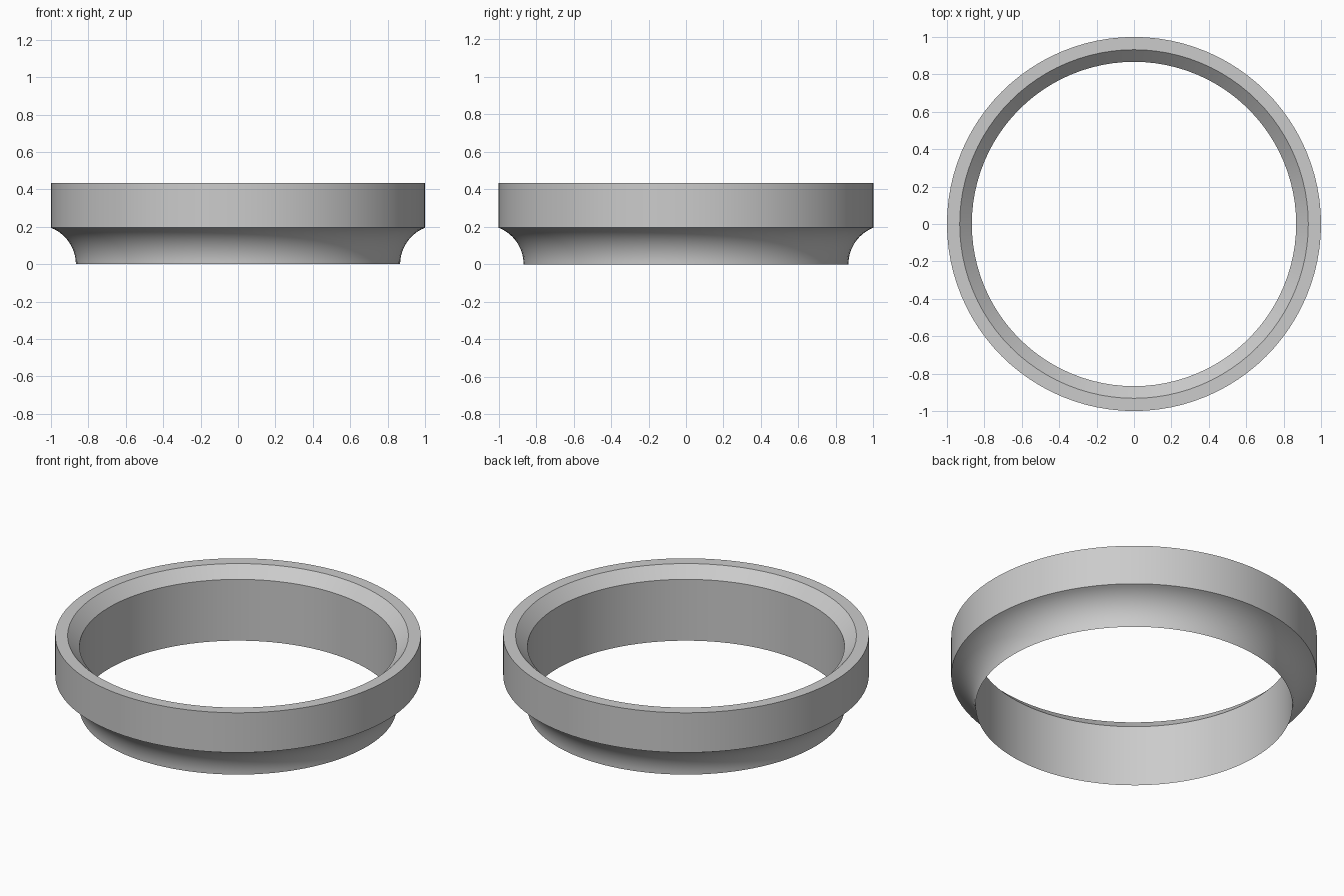
import bpy
import bmesh
from math import sin, cos, pi, atan2, radians

cube = bpy.data.objects.get("Cube")
if cube:
    bpy.data.objects.remove(cube, do_unlink=True)

SEGMENTS = 96
OUTER, BORE, HEIGHT = 1.0, 0.867, 0.435
SHOULDER, CHAMFER = 0.195, 0.065

# Single grey material
grey = bpy.data.materials.new("light_grey")
grey.use_nodes = True
colour = (0.6, 0.6, 0.6, 1)
grey.diffuse_color = colour
grey.node_tree.nodes["Principled BSDF"].inputs["Base Color"].default_value = colour

# Concave cove: an arc rising vertically from the bottom lip to the shoulder
step = OUTER - BORE
radius = (step ** 2 + SHOULDER ** 2) / (2 * step)
centre = BORE + radius
sweep = atan2(SHOULDER, centre - OUTER)
ARC = 14
profile = [(centre - radius * cos(sweep * i / ARC), radius * sin(sweep * i / ARC))
           for i in range(ARC + 1)]

# Outer band, flat rim and inner chamfer
profile += [(OUTER, HEIGHT), (BORE + CHAMFER, HEIGHT), (BORE, HEIGHT - CHAMFER)]

# Revolve the closed profile around z
bm = bmesh.new()
rings = []
for s in range(SEGMENTS):
    a = 2 * pi * s / SEGMENTS
    rings.append([bm.verts.new((r * cos(a), r * sin(a), z)) for r, z in profile])
count = len(profile)
for s in range(SEGMENTS):
    here, there = rings[s], rings[(s + 1) % SEGMENTS]
    for i in range(count):
        j = (i + 1) % count
        bm.faces.new((here[i], there[i], there[j], here[j]))
bmesh.ops.recalc_face_normals(bm, faces=bm.faces)

mesh = bpy.data.meshes.new("adapter_ring")
bm.to_mesh(mesh)
bm.free()
mesh.materials.append(grey)
ring = bpy.data.objects.new("adapter_ring", mesh)
bpy.context.collection.objects.link(ring)

# Smooth walls with crisp rims
bpy.ops.object.select_all(action="DESELECT")
ring.select_set(True)
bpy.context.view_layer.objects.active = ring
bpy.ops.object.shade_smooth_by_angle(angle=radians(30))
